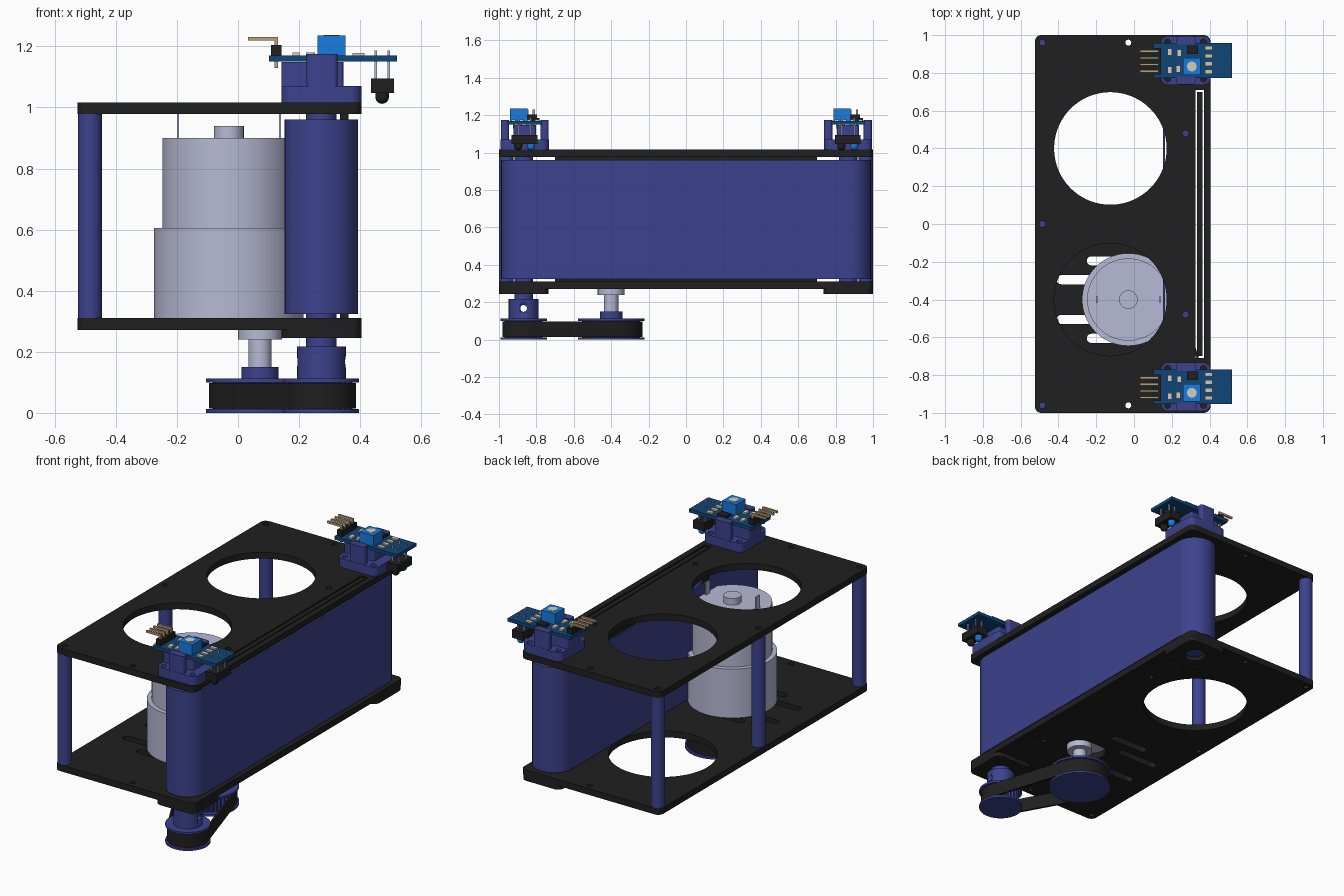
import bpy, bmesh, math
from mathutils import Matrix

if "Cube" in bpy.data.objects:
    bpy.data.objects.remove(bpy.data.objects["Cube"])

def material(name, r, g, b):
    m = bpy.data.materials.new(name)
    m.diffuse_color = (r, g, b, 1)
    m.use_nodes = True
    m.node_tree.nodes["Principled BSDF"].inputs["Base Color"].default_value = m.diffuse_color
    return m

BLUE = material("blue_plastic", 0.045, 0.055, 0.27)
BLACK = material("black_plate", 0.014, 0.014, 0.015)
STEEL = material("motor_metal", 0.47, 0.49, 0.66)
BOARD = material("board_blue", 0.005, 0.06, 0.19)
BRIGHT = material("bright_blue", 0.01, 0.2, 0.75)
GOLD = material("pin_gold", 0.5, 0.36, 0.2)
CREAM = material("pale_chip", 0.65, 0.62, 0.5)

# ---- outlines ----
def arc(cx, cy, r, a0, a1, n):
    return [(cx + r * math.cos(a0 + (a1 - a0) * i / n),
             cy + r * math.sin(a0 + (a1 - a0) * i / n)) for i in range(n + 1)]

def circle(cx, cy, r, n=48):
    return arc(cx, cy, r, 0, math.tau, n)[:-1]

def rrect(x0, x1, y0, y1, r=0.0, n=8):
    if r <= 0:
        return [(x0, y0), (x1, y0), (x1, y1), (x0, y1)]
    h = math.pi / 2
    pts = []
    for k, (cx, cy) in enumerate([(x1 - r, y1 - r), (x0 + r, y1 - r), (x0 + r, y0 + r), (x1 - r, y0 + r)]):
        pts += arc(cx, cy, r, k * h, (k + 1) * h, n)
    return pts

def slot(x0, x1, y, r):
    return rrect(x0, x1, y - r, y + r, r * 0.999)

def loop(c1, r1, c2, r2, n=32):
    dx, dy = c2[0] - c1[0], c2[1] - c1[1]
    a, b = math.atan2(dy, dx), math.acos((r1 - r2) / math.hypot(dx, dy))
    return arc(*c1, r1, a + b, a + math.tau - b, n) + arc(*c2, r2, a - b, a + b, n)

def gear(cx, cy, r, depth, teeth):
    pts = []
    for i in range(teeth * 4):
        rr = r if i % 4 < 2 else r - depth
        t = math.tau * i / (teeth * 4)
        pts.append((cx + rr * math.cos(t), cy + rr * math.sin(t)))
    return pts

# ---- solids ----
def prism(name, outer, z0, z1, mat, holes=()):
    cu = bpy.data.curves.new(name, 'CURVE')
    cu.dimensions, cu.fill_mode, cu.extrude = '2D', 'BOTH', (z1 - z0) / 2
    for pts in [outer, *holes]:
        s = cu.splines.new('POLY')
        s.points.add(len(pts) - 1)
        for p, (x, y) in zip(s.points, pts):
            p.co = (x, y, 0, 1)
        s.use_cyclic_u = True
    tmp = bpy.data.objects.new(name + "_curve", cu)
    bpy.context.collection.objects.link(tmp)
    me = bpy.data.meshes.new_from_object(tmp.evaluated_get(bpy.context.evaluated_depsgraph_get()))
    bpy.data.objects.remove(tmp)
    bm = bmesh.new()
    bm.from_mesh(me)
    bmesh.ops.remove_doubles(bm, verts=bm.verts, dist=1e-5)
    bmesh.ops.translate(bm, verts=bm.verts, vec=(0, 0, (z0 + z1) / 2))
    bmesh.ops.recalc_face_normals(bm, faces=bm.faces)
    bm.to_mesh(me)
    bm.free()
    me.name = name
    me.materials.clear()
    me.materials.append(mat)
    ob = bpy.data.objects.new(name, me)
    bpy.context.collection.objects.link(ob)
    return ob

def box(name, x0, x1, y0, y1, z0, z1, mat):
    return prism(name, rrect(x0, x1, y0, y1), z0, z1, mat)

def cyl(name, x, y, r, z0, z1, mat, n=48):
    return prism(name, circle(x, y, r, n), z0, z1, mat)

RX, RY = 0.273, 0.868      # roller axis
MX, MY = -0.03, -0.4       # motor axis
SX = 0.072                 # offset motor shaft
POSTS = [(-0.485, -0.96), (-0.485, 0), (-0.485, 0.96), (0.273, -0.48), (0.273, 0.48)]

# side plates with cut-outs
outline = rrect(-0.525, 0.405, -1, 1, 0.035)
common = [circle(x, y, 0.016, 16) for x, y in POSTS + [(-0.03, -0.96), (-0.03, 0.96)]]
common += [circle(RX, s * RY, 0.062) for s in (-1, 1)]
common += [rrect(0.326, 0.37, -0.71, 0.71), circle(-0.125, 0.4, 0.298, 72)]
motor_slots = [slot(-0.25, 0.0, MY + s * 0.205, 0.024) for s in (-1, 1)]
motor_slots += [slot(-0.41, -0.14, MY + s * 0.105, 0.024) for s in (-1, 1)]
motor_slots += [slot(-0.1, 0.152, MY, 0.079)]
prism("top_plate", outline, 0.978, 1.016, BLACK, common + [circle(-0.125, -0.4, 0.298, 72)])
prism("bottom_plate", outline, 0.272, 0.31, BLACK, common + motor_slots)

# spacer posts and slider bed behind the belt
for x, y in POSTS:
    cyl("spacer_post", x, y, 0.039, 0.31, 0.978, BLUE, 32)
box("slider_bed", 0.334, 0.362, -0.7, 0.7, 0.272, 1.014, BLACK)

# conveyor belt and rollers
ends = ((RX, -RY), (RX, RY))
prism("conveyor_belt", loop(ends[0], 0.12, ends[1], 0.12), 0.324, 0.96, BLUE,
      [loop(ends[0], 0.11, ends[1], 0.11)])
for y in (-RY, RY):
    cyl("roller", RX, y, 0.1095, 0.326, 0.958, BLUE)
    cyl("roller_axle", RX, y, 0.05, 0.215 if y < 0 else 0.262, 1.016, BLUE)
    prism("bearing_boss", rrect(0.142, 0.405, y - 0.132, y + 0.132, 0.04), 0.245, 0.272, BLACK,
          [circle(RX, y, 0.062)])

# motor
cyl("motor_gearbox", MX, MY, 0.245, 0.31, 0.605, STEEL, 72)
cyl("motor_can", MX, MY, 0.218, 0.605, 0.90, STEEL, 72)
cyl("motor_end_cap", MX, MY, 0.049, 0.90, 0.94, STEEL, 32)
for s in (-1, 1):
    x = MX + s * 0.167
    box("motor_terminal", x - 0.003, x + 0.003, MY - 0.018, MY + 0.018, 0.90, 0.978, STEEL)
cyl("motor_boss", SX, MY, 0.072, 0.24, 0.31, STEEL)
cyl("motor_shaft", SX, MY, 0.038, 0.14, 0.24, STEEL, 32)

# pulleys and drive belt
def pulley(name, x, y, r, teeth, hub_r, hub_top):
    cyl(name + "_lower_flange", x, y, r, 0.0, 0.012, BLUE, 64)
    cyl(name + "_upper_flange", x, y, r, 0.1, 0.112, BLUE, 64)
    prism(name + "_teeth", gear(x, y, r - 0.022, 0.012, teeth), 0.012, 0.1, BLUE)
    return cyl(name + "_hub", x, y, hub_r, 0.112, hub_top, BLUE)

pulley("motor_pulley", SX, MY, 0.177, 40, 0.06, 0.15)
hub = pulley("roller_pulley", RX, -RY, 0.124, 26, 0.08, 0.218)
a, b = (SX, MY), (RX, -RY)
prism("drive_belt", loop(a, 0.167, b, 0.114), 0.014, 0.098, BLACK, [loop(a, 0.155, b, 0.102)])

# set screw hole through the roller pulley hub
cutter = cyl("set_screw_cutter", 0, 0, 0.018, -0.15, 0.15, BLUE, 24)
cutter.matrix_world = Matrix.Translation((RX, -RY, 0.167)) @ Matrix.Rotation(math.pi / 2, 4, 'Y')
cutter.hide_render = True
cutter.hide_set(True)
mod = hub.modifiers.new("set_screw_hole", 'BOOLEAN')
mod.operation, mod.object = 'DIFFERENCE', cutter

# sensor mounts and boards at both ends
for y in (-0.862, 0.866):
    screws = [circle(RX + i * 0.095, y + j * 0.098, 0.016, 16) for i in (-1, 1) for j in (-1, 1)]
    prism("mount_base", rrect(0.142, 0.405, y - 0.129, y + 0.129, 0.04), 1.016, 1.07, BLUE, screws)
    prism("mount_block", rrect(0.142, 0.345, y - 0.06, y + 0.06, 0.01), 1.07, 1.149, BLUE)
    for s in (-1, 1):
        cy = y + s * 0.106
        prism("mount_pillar", rrect(0.224, 0.326, cy - 0.022, cy + 0.022, 0.015), 1.07, 1.175, BLUE)
    box("circuit_board", 0.102, 0.52, y - 0.092, y + 0.092, 1.15, 1.17, BOARD)
    # trimmer
    box("trimmer", 0.26, 0.352, y - 0.078, y + 0.014, 1.17, 1.235, BRIGHT)
    prism("trimmer_screw", circle(0.306, y - 0.032, 0.026, 24), 1.235, 1.237, CREAM)
    # bent pin header
    box("pin_header", 0.108, 0.142, y - 0.075, y + 0.065, 1.17, 1.205, BLACK)
    for i in range(4):
        py = y - 0.057 + i * 0.035
        box("header_pin", 0.119, 0.131, py - 0.006, py + 0.006, 1.13, 1.23, GOLD)
        box("header_pin_tip", 0.032, 0.131, py - 0.006, py + 0.006, 1.219, 1.231, GOLD)
    # small surface parts
    box("chip", 0.28, 0.34, y + 0.035, y + 0.08, 1.17, 1.184, BLACK)
    for i in range(4):
        py = y - 0.06 + i * 0.042
        box("resistor", 0.375, 0.415, py - 0.011, py + 0.011, 1.17, 1.178, CREAM)
    for x, d in ((0.19, 0.045), (0.24, 0.04), (0.19, -0.05), (0.235, -0.045)):
        box("capacitor", x - 0.012, x + 0.012, y + d - 0.018, y + d + 0.018, 1.17, 1.18, CREAM)
    # hanging optical sensor
    box("sensor_housing", 0.435, 0.51, y - 0.07, y + 0.068, 1.047, 1.095, BLACK)
    for d, m in ((-0.035, BLACK), (0.033, BRIGHT)):
        for x in (0.451, 0.493):
            box("sensor_leg", x - 0.004, x + 0.004, y + d - 0.004, y + d + 0.004, 1.09, 1.187, STEEL)
        cyl("sensor_lens_base", 0.472, y + d, 0.022, 1.032, 1.05, m, 24)
        me = bpy.data.meshes.new("sensor_lens")
        bm = bmesh.new()
        bmesh.ops.create_uvsphere(bm, u_segments=24, v_segments=12, radius=0.022,
                                  matrix=Matrix.Translation((0.472, y + d, 1.034)))
        bm.to_mesh(me)
        bm.free()
        me.materials.append(m)
        bpy.context.collection.objects.link(bpy.data.objects.new("sensor_lens", me))

# smooth round walls, keep edges sharp
for ob in bpy.data.objects:
    if not ob.hide_render:
        ob.select_set(True)
bpy.context.view_layer.objects.active = hub
bpy.ops.object.shade_smooth_by_angle(angle=math.radians(30))
